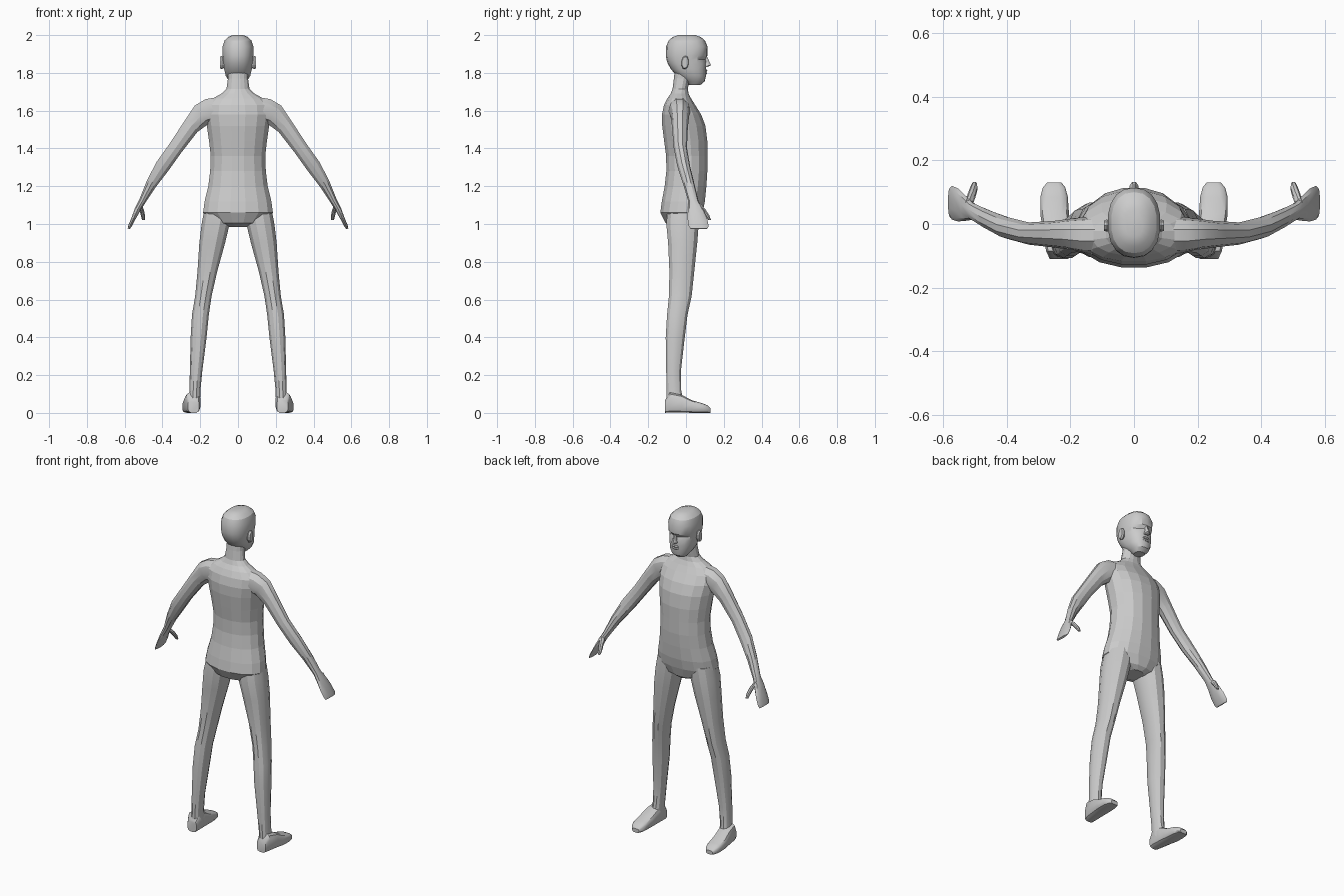
import bpy, bmesh, math
from mathutils import Vector


def loft(name, rings, n=12, power=2.0, mirror=False, smooth=None, edit=None):
    """Skin superellipse rings given as (centre, u_axis, v_axis)."""
    bm = bmesh.new()
    loops = []
    for c, u, v in rings:
        loop = []
        for i in range(n):
            t = 2 * math.pi * (i + 0.5) / n
            cu, sv = math.cos(t), math.sin(t)
            p = (Vector(c) + Vector(u) * math.copysign(abs(cu) ** (2 / power), cu)
                 + Vector(v) * math.copysign(abs(sv) ** (2 / power), sv))
            loop.append(bm.verts.new(p))
        loops.append(loop)
    for a, b in zip(loops, loops[1:]):
        for i in range(n):
            j = (i + 1) % n
            bm.faces.new((a[i], a[j], b[j], b[i]))
    bm.faces.new(loops[0])
    bm.faces.new(loops[-1])
    if edit:
        edit(bm)
    bmesh.ops.recalc_face_normals(bm, faces=bm.faces)
    me = bpy.data.meshes.new(name)
    bm.to_mesh(me)
    bm.free()
    ob = bpy.data.objects.new(name, me)
    bpy.context.collection.objects.link(ob)
    if mirror:
        ob.modifiers.new("mirror", 'MIRROR')
    if smooth:
        bpy.ops.object.select_all(action='DESELECT')
        ob.select_set(True)
        bpy.context.view_layer.objects.active = ob
        bpy.ops.object.shade_smooth_by_angle(angle=math.radians(smooth))
    return ob


def level(z, hw, y0, y1, x=0):
    """Horizontal ring from half width and back / front limits."""
    return (x, (y0 + y1) / 2, z), (hw, 0, 0), (0, (y1 - y0) / 2, 0)


def tilted(x, y, z, a, b, deg):
    """Limb ring tilted in the xz plane."""
    t = math.radians(deg)
    return (x, y, z), (a * math.cos(t), 0, a * math.sin(t)), (0, b, 0)


# Torso and neck
loft("torso", [level(*r) for r in [
    (0.985, .055, -.06, .05), (1.005, .13, -.11, .072), (1.06, .188, -.138, .09),
    (1.12, .18, -.13, .102), (1.2, .16, -.115, .11), (1.28, .15, -.106, .115),
    (1.36, .147, -.107, .115), (1.44, .156, -.118, .115), (1.52, .168, -.128, .105),
    (1.58, .178, -.129, .082), (1.63, .172, -.118, .05), (1.665, .135, -.1, .028),
    (1.69, .09, -.082, .015), (1.715, .062, -.072, .01), (1.77, .054, -.065, .022),
    (1.82, .054, -.06, .03)]], n=16, power=2.15)


# Head, with the eye sockets pressed in
def sockets(bm):
    for v in bm.verts:
        if abs(v.co.z - 1.87) < .012 and v.co.y > .06 and .012 < abs(v.co.x) < .06:
            v.co.y -= .013


loft("head", [level(*r) for r in [
    (1.735, .03, .015, .075), (1.755, .048, -.005, .099), (1.785, .066, -.05, .106),
    (1.82, .074, -.08, .106), (1.85, .078, -.097, .106), (1.87, .08, -.103, .107),
    (1.89, .082, -.107, .113), (1.94, .083, -.105, .114), (1.972, .072, -.092, .1),
    (1.99, .053, -.07, .078), (2.0, .028, -.042, .05)]],
    n=18, power=2.3, smooth=25, edit=sockets)

# Nose, lips and ears
loft("nose", [level(*r) for r in [
    (1.832, .014, .09, .114), (1.84, .015, .09, .134), (1.85, .011, .09, .13),
    (1.885, .007, .09, .113)]], n=8)
for name, z, out in (("upper_lip", 1.812, .114), ("lower_lip", 1.798, .113)):
    loft(name, [level(z - .006, .02, .09, out - .004), level(z, .024, .09, out),
                level(z + .006, .014, .09, out - .003)], n=8)
loft("ear", [((x, -.005, 1.855), (0, s * .02, s * .004), (0, 0, s * .036))
             for x, s in ((.07, .7), (.085, 1), (.095, .85))], n=10, mirror=True)

# Arms flowing into flat hands
loft("arm", [tilted(*r) for r in [
    (.10, -.035, 1.60, .075, .06, 78), (.145, -.035, 1.597, .073, .058, 68),
    (.19, -.032, 1.58, .064, .05, 50), (.25, -.032, 1.515, .047, .042, 38),
    (.33, -.03, 1.403, .041, .035, 35), (.40, -.012, 1.305, .041, .034, 33),
    (.46, .015, 1.21, .030, .03, 30), (.508, .04, 1.118, .019, .027, 25),
    (.53, .05, 1.08, .017, .04, 24), (.553, .06, 1.03, .012, .052, 24),
    (.572, .067, .99, .010, .053, 24), (.579, .068, .975, .006, .045, 24)]],
    n=10, mirror=True, smooth=30)
loft("thumb", [tilted(*r) for r in [
    (.52, .06, 1.105, .011, .02, 10), (.51, .09, 1.075, .013, .016, 5),
    (.503, .112, 1.045, .012, .013, 0), (.501, .125, 1.022, .008, .008, 0)]],
    n=8, mirror=True, smooth=30)

# Legs
loft("leg", [level(z, (x1 - x0) / 2, y0, y1, (x0 + x1) / 2) for z, x0, x1, y0, y1 in [
    (1.08, .03, .18, -.10, .07), (1.0, .042, .195, -.107, .07), (.9, .066, .207, -.097, .062),
    (.75, .108, .216, -.09, .046), (.62, .138, .228, -.092, .032),
    (.52, .153, .245, -.102, .01), (.4, .165, .252, -.109, -.005),
    (.22, .188, .256, -.106, -.026), (.12, .198, .258, -.104, -.024),
    (.04, .2, .265, -.106, -.01)]], n=12, power=2.2, mirror=True, smooth=30)

# Feet
loft("foot", [((x, y, h / 2), (hw, 0, 0), (0, 0, h / 2)) for y, x, hw, h in [
    (-.11, .235, .03, .07), (-.085, .238, .039, .11), (-.02, .244, .043, .095),
    (.03, .249, .046, .068), (.085, .251, .044, .052), (.115, .251, .036, .04),
    (.131, .25, .022, .024)]], n=12, power=3.5, mirror=True, smooth=35)
